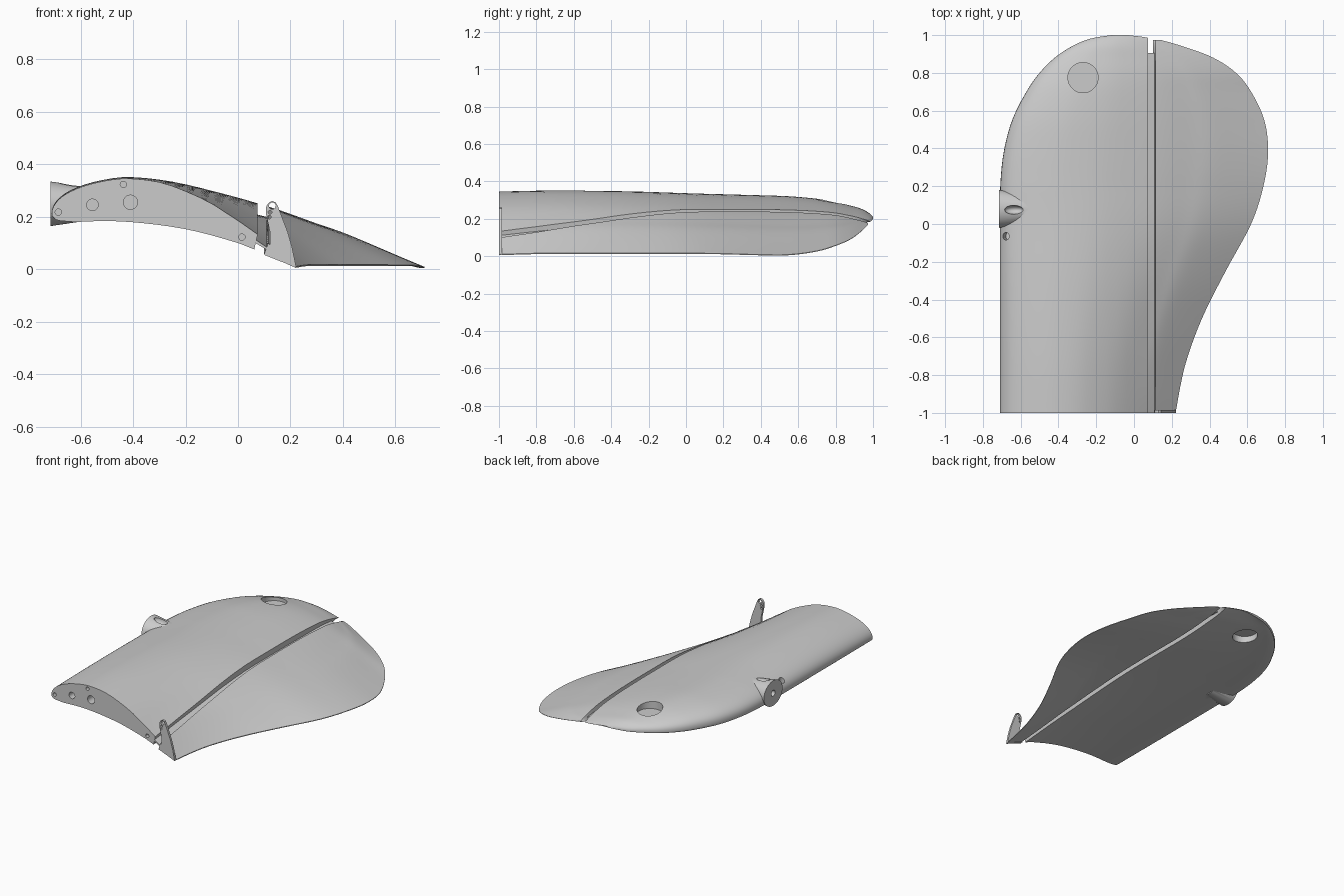
import bpy
import bmesh
from math import sqrt, cos, pi
from mathutils import Matrix, Vector

if "Cube" in bpy.data.objects:
    bpy.data.objects.remove(bpy.data.objects["Cube"], do_unlink=True)

grey = bpy.data.materials.new("light_grey")
grey.use_nodes = True
grey.diffuse_color = (0.6, 0.6, 0.6, 1)
grey.node_tree.nodes["Principled BSDF"].inputs["Base Color"].default_value = (0.6, 0.6, 0.6, 1)

# Planform rows: y, leading x, trailing x, leading z, trailing z, thickness scale
STATIONS = [
    (-1, -.71, .22, .21, .005, 1), (-.75, -.71, .27, .21, .012, 1),
    (-.5, -.71, .36, .21, .012, .98), (-.25, -.71, .485, .21, .012, .94),
    (0, -.71, .62, .21, .012, .88), (.2, -.708, .685, .21, .01, .84),
    (.38, -.69, .71, .21, .005, .82), (.55, -.645, .69, .21, .005, .79),
    (.7, -.57, .62, .21, .025, .7), (.8, -.5, .54, .21, .055, .58),
    (.88, -.42, .42, .21, .09, .44), (.94, -.33, .26, .21, .135, .3),
    (.98, -.235, .115, .207, .175, .15), (1, -.12, -.03, .205, .2, .03),
]
# Aerofoil offsets from the chord line, against the root of the chord fraction
UPPER = [(0, 0), (.14, .05), (.34, .125), (.475, .174), (.557, .199), (.663, .212),
         (.742, .199), (.81, .174), (.873, .131), (.917, .097), (1, .005)]
LOWER = [(0, 0), (.14, -.018), (.25, -.015), (.34, -.006), (.557, .034),
         (.742, .055), (.873, .046), (.917, .033), (1, 0)]


def curve_at(table, k):
    """Smooth value along a table of points; k is a fractional row number."""
    i = min(int(k), len(table) - 2)
    f = k - i
    rows = [table[min(max(j, 0), len(table) - 1)] for j in range(i - 1, i + 3)]
    return [b + f / 2 * (c - a + f * (2 * a - 5 * b + 4 * c - d + f * (3 * (b - c) + d - a)))
            for a, b, c, d in zip(*rows)]


def offset(table, r):
    """Find the height of an aerofoil side by bisection along its curve."""
    low, high = 0, len(table) - 1
    for _ in range(24):
        mid = (low + high) / 2
        if curve_at(table, mid)[0] < r:
            low = mid
        else:
            high = mid
    return curve_at(table, low)[1]


def surface(row, x):
    """Lower and upper height of the wing at x on one station."""
    y, x0, x1, z0, z1, scale = row
    t = min(max((x - x0) / (x1 - x0), 0), 1)
    power = 1 - 0.2 * min(1, (y + 1) / 1.2)
    chord = z0 + (z1 - z0) * t
    r = sqrt(t ** power)
    return chord + scale * offset(LOWER, r), chord + scale * offset(UPPER, r)


def make_object(name, bm):
    bmesh.ops.recalc_face_normals(bm, faces=bm.faces[:])
    mesh = bpy.data.meshes.new(name)
    bm.to_mesh(mesh)
    bm.free()
    mesh.materials.append(grey)
    obj = bpy.data.objects.new(name, mesh)
    bpy.context.collection.objects.link(obj)
    return obj


def loft(name, front, back, y_end, thin=1, count=22):
    """Skin the wing between front and back cuts, each (upper x, lower x)."""
    bm = bmesh.new()
    rings = []
    steps = 5
    for k in range((len(STATIONS) - 1) * steps + 1):
        row = curve_at(STATIONS, k / steps)
        y, x0, x1 = row[:3]
        if y > y_end or (front and x1 < front[0] + 0.015):
            break
        sides = []
        for side in (0, 1):
            start = front[side] if front else x0
            stop = min(back[side], x1) if back else x1
            line = []
            for i in range(count + 1):
                f = i / count
                f = f if front else 1 - cos(f * pi / 2)
                x = start + (stop - start) * f
                low, high = surface(row, x)
                half = (high - low) / 2 * thin
                z = (high + low) / 2 + (half if side == 0 else -half)
                line.append((x, y, z))
            sides.append(line)
        skip = 0 if front else 1
        rings.append([bm.verts.new(p) for p in sides[0][::-1] + sides[1][skip:]])
    n = len(rings[0])
    for a, b in zip(rings, rings[1:]):
        for i in range(n):
            j = (i + 1) % n
            bm.faces.new((a[i], a[j], b[j], b[i]))
    bm.faces.new(rings[0])
    bm.faces.new(rings[-1])
    return make_object(name, bm)


def rod(name, start, end, r1, r2=None, sides=32):
    """Cylinder or cone between two points."""
    start, end = Vector(start), Vector(end)
    axis = end - start
    place = Matrix.Translation((start + end) / 2) @ axis.to_track_quat('Z', 'Y').to_matrix().to_4x4()
    bm = bmesh.new()
    bmesh.ops.create_cone(bm, cap_ends=True, segments=sides, radius1=r1,
                          radius2=r1 if r2 is None else r2, depth=axis.length, matrix=place)
    return make_object(name, bm)


def combine(target, tool, operation='DIFFERENCE'):
    mod = target.modifiers.new("shape", 'BOOLEAN')
    mod.operation = operation
    mod.solver = 'EXACT'
    mod.object = tool
    bpy.context.view_layer.objects.active = target
    bpy.ops.object.modifier_apply(modifier=mod.name)
    bpy.data.objects.remove(tool, do_unlink=True)


# Main panel, control surface and the thin hinge strip between them
main_panel = loft("main_panel", None, (.075, .062), 1)
control_surface = loft("control_surface", (.115, .1), None, 1)
hinge_strip = loft("hinge_strip", (.065, .055), (.125, .11), .915, thin=.2, count=2)

# Tapered boss on the leading edge, with its scoop and bores
boss = rod("boss", (-.715, .08, .249), (-.56, .08, .249), .085, .062, 48)
for v in boss.data.vertices:
    v.co.y = .08 + (v.co.y - .08) * 1.18
combine(main_panel, boss, 'UNION')
bm = bmesh.new()
bmesh.ops.create_uvsphere(bm, u_segments=24, v_segments=16, radius=1,
                          matrix=Matrix.Translation((-.635, .075, .325)) @ Matrix.Diagonal((.05, .024, .035, 1)))
combine(main_panel, make_object("scoop_cutter", bm))
combine(main_panel, rod("bore_cutter", (-.8, .08, .249), (-.62, .08, .249), .02))
combine(main_panel, rod("side_bore_cutter", (-.7, -.065, .34), (-.66, -.065, .22), .02))

# Round pockets above and below near the tip
for low, high in ((.254, .5), (-.1, .236)):
    combine(main_panel, rod("pocket_cutter", (-.27, .775, low), (-.27, .775, high), .08, sides=48))

# Spar and pin holes in the root face
for x, z, radius, depth in ((-.685, .217, .012, .06), (-.555, .245, .022, .3), (-.41, .255, .027, .4),
                            (-.437, .323, .012, .06), (.015, .122, .012, .06)):
    combine(main_panel, rod("root_hole_cutter", (x, -1.1, z), (x, depth - 1, z), radius))

# Control horn plate at the root of the control surface
profile = [(.1, .054), (.122, .085), (.122, .14), (.106, .215), (.108, .24), (.118, .254), (.131, .26),
           (.144, .254), (.152, .24), (.19, .14), (.207, .08), (.222, .006)]
bm = bmesh.new()
face = bm.faces.new([bm.verts.new((x, -1.001, z)) for x, z in profile])
grown = bmesh.ops.extrude_face_region(bm, geom=[face])
bmesh.ops.translate(bm, vec=(0, .016, 0),
                    verts=[v for v in grown["geom"] if isinstance(v, bmesh.types.BMVert)])
control_horn = make_object("control_horn", bm)
for x, z, radius in ((.131, .241, .013), (.122, .217, .007), (.119, .198, .007)):
    combine(control_horn, rod("horn_hole_cutter", (x, -1.1, z), (x, -.9, z), radius, sides=20))

# Smooth skins with crisp edges
bpy.ops.object.select_all(action='DESELECT')
for obj in (main_panel, control_surface, hinge_strip, control_horn):
    obj.select_set(True)
bpy.context.view_layer.objects.active = main_panel
bpy.ops.object.shade_smooth_by_angle(angle=.5)
